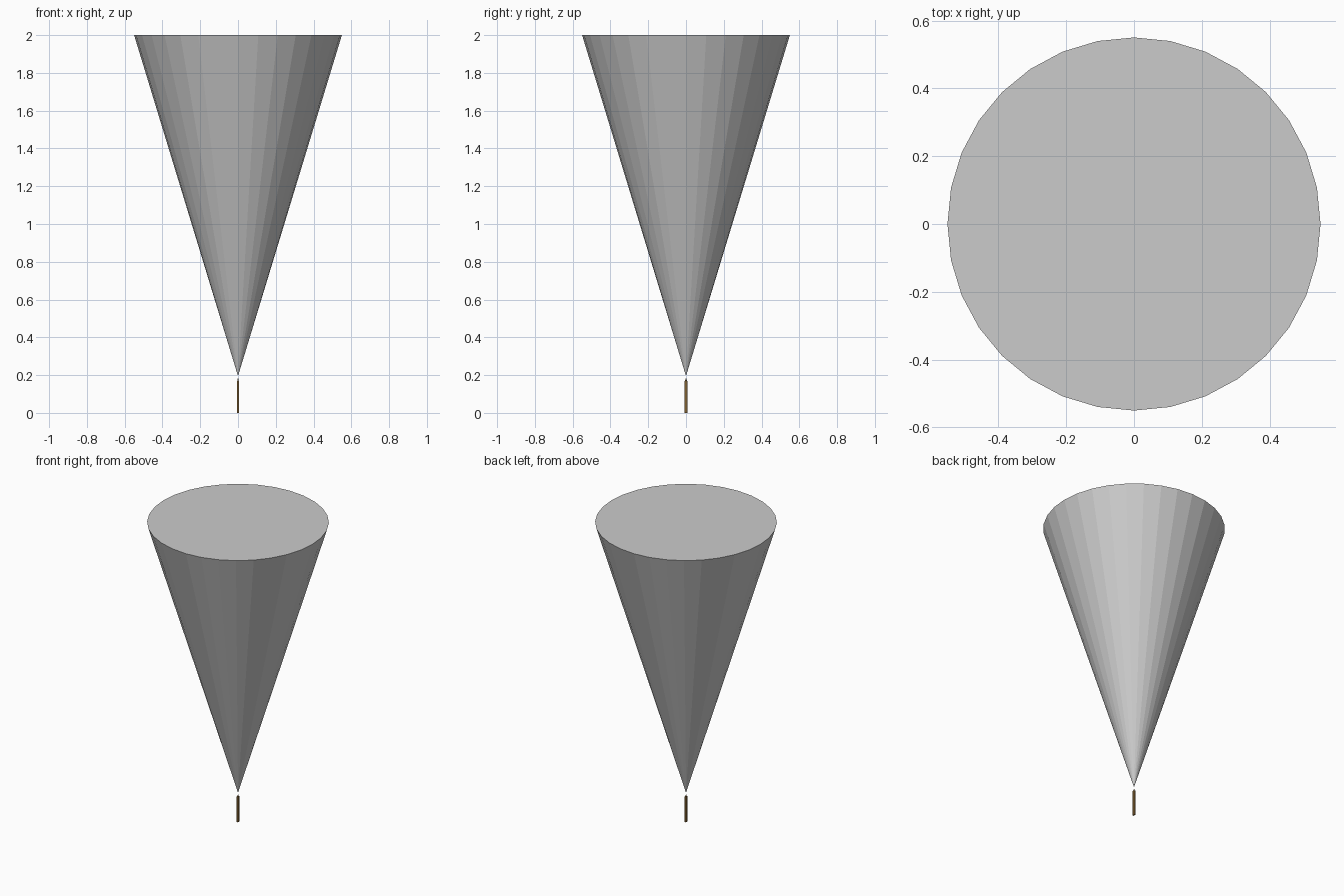
import bpy

if "Cube" in bpy.data.objects:
    bpy.data.objects.remove(bpy.data.objects["Cube"])


def cone(name, r_bottom, r_top, z0, z1, sides, scale_x=1.0, material=None):
    bpy.ops.mesh.primitive_cone_add(vertices=sides, radius1=r_bottom, radius2=r_top,
                                    depth=z1 - z0, location=(0, 0, (z0 + z1) / 2))
    ob = bpy.context.object
    ob.name = name
    ob.scale.x = scale_x
    if material:
        ob.data.materials.append(material)
    return ob


# Large capped cone, point down, flat faceted
cone("inverted_cone", 0, 0.55, 0.195, 2.0, 32)

brown = bpy.data.materials.new("brown")
brown.diffuse_color = (0.22, 0.12, 0.03, 1)
brown.use_nodes = True
brown.node_tree.nodes["Principled BSDF"].inputs["Base Color"].default_value = brown.diffuse_color

# Thin stick below it, slightly deeper than wide
bpy.ops.mesh.primitive_cube_add(size=1, location=(0, 0, 0.085))
stick = bpy.context.object
stick.name = "stick"
stick.scale = (0.009, 0.015, 0.17)
stick.data.materials.append(brown)

# Narrow tip of the stick
cone("stick_tip", 0.005, 0.001, 0.17, 0.183, 8, 0.8, brown)
